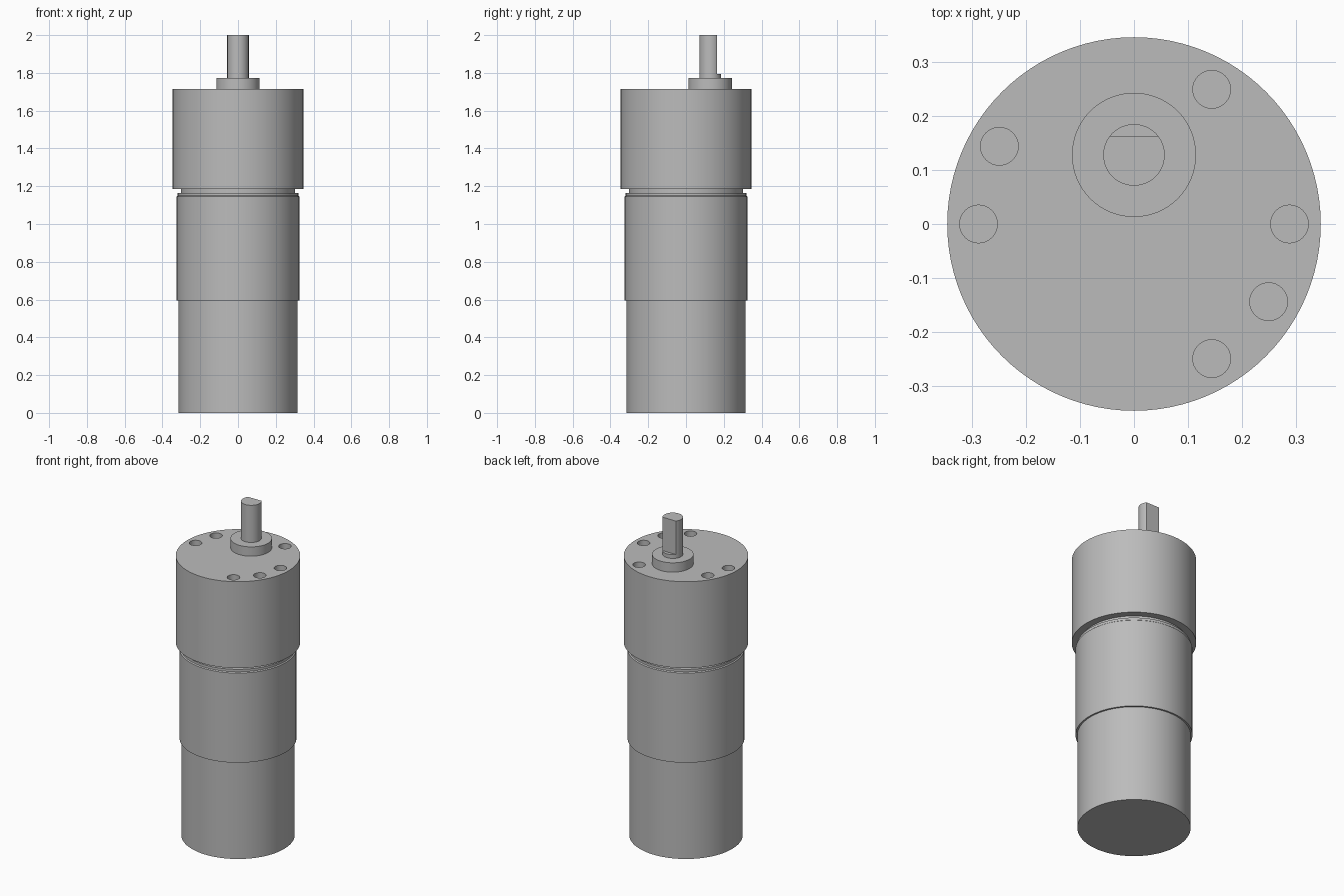
import bpy
import bmesh
from math import cos, sin, radians, tau

if "Cube" in bpy.data.objects:
    bpy.data.objects.remove(bpy.data.objects["Cube"])

metal = bpy.data.materials.new("plain grey metal")
metal.use_nodes = True
GREY = (0.5, 0.5, 0.5, 1.0)
metal.diffuse_color = GREY
metal.node_tree.nodes["Principled BSDF"].inputs["Base Color"].default_value = GREY


def lathe(name, profile, centre=(0, 0), sides=96):
    """Closed solid of revolution from (radius, height) points, bottom to top."""
    bm = bmesh.new()
    rings = []
    for r, z in profile:
        rings.append([bm.verts.new((centre[0] + r * cos(tau * i / sides),
                                    centre[1] + r * sin(tau * i / sides), z))
                      for i in range(sides)])
    for low, high in zip(rings, rings[1:]):
        for i in range(sides):
            j = (i + 1) % sides
            bm.faces.new((low[i], low[j], high[j], high[i]))
    bm.faces.new(rings[0][::-1])
    bm.faces.new(rings[-1])
    mesh = bpy.data.meshes.new(name)
    bm.to_mesh(mesh)
    bm.free()
    mesh.materials.append(metal)
    ob = bpy.data.objects.new(name, mesh)
    bpy.context.collection.objects.link(ob)
    return ob


def activate(ob):
    bpy.ops.object.select_all(action="DESELECT")
    ob.select_set(True)
    bpy.context.view_layer.objects.active = ob


def cut(ob, cutter):
    """Subtract the cutter from the part, then discard it."""
    activate(ob)
    mod = ob.modifiers.new("cut", "BOOLEAN")
    mod.operation = "DIFFERENCE"
    mod.solver = "EXACT"
    mod.object = cutter
    bpy.ops.object.modifier_apply(modifier=mod.name)
    bpy.data.objects.remove(cutter)


SHAFT = (0, 0.128)
GEARBOX_TOP = 1.715

# Motor can, outer sleeve and stepped neck
motor_can = lathe("motor_can", [(0.315, 0), (0.315, 0.6)])
flux_sleeve = lathe("flux_sleeve", [(0.325, 0.595), (0.325, 1.145),
                                    (0.319, 1.15), (0.319, 1.165)])
neck = lathe("neck", [(0.303, 1.16), (0.303, 1.19)])

# Gearbox with mounting holes on one bolt circle
gearbox = lathe("gearbox", [(0.346, 1.185), (0.346, GEARBOX_TOP)])
for angle in (0, 60, 150, 180, 300, 330):
    a = radians(angle)
    cut(gearbox, lathe("hole_cutter", [(0.035, GEARBOX_TOP - 0.12), (0.035, GEARBOX_TOP + 0.05)],
                       (0.288 * cos(a), 0.288 * sin(a)), 32))

# Offset boss and output shaft with a flat on its back
boss = lathe("shaft_boss", [(0.115, GEARBOX_TOP - 0.005), (0.115, 1.772)], SHAFT, 64)
shaft = lathe("output_shaft", [(0.057, 1.765), (0.057, 2.0)], SHAFT, 48)
bpy.ops.mesh.primitive_cube_add(size=1, location=(0, 0.263, 1.945))
flat_cutter = bpy.context.object
flat_cutter.name = "flat_cutter"
flat_cutter.scale = (0.3, 0.2, 0.3)
bpy.context.view_layer.update()
cut(shaft, flat_cutter)

for part in (motor_can, flux_sleeve, neck, gearbox, boss, shaft):
    activate(part)
    bpy.ops.object.shade_smooth_by_angle(angle=radians(30))
